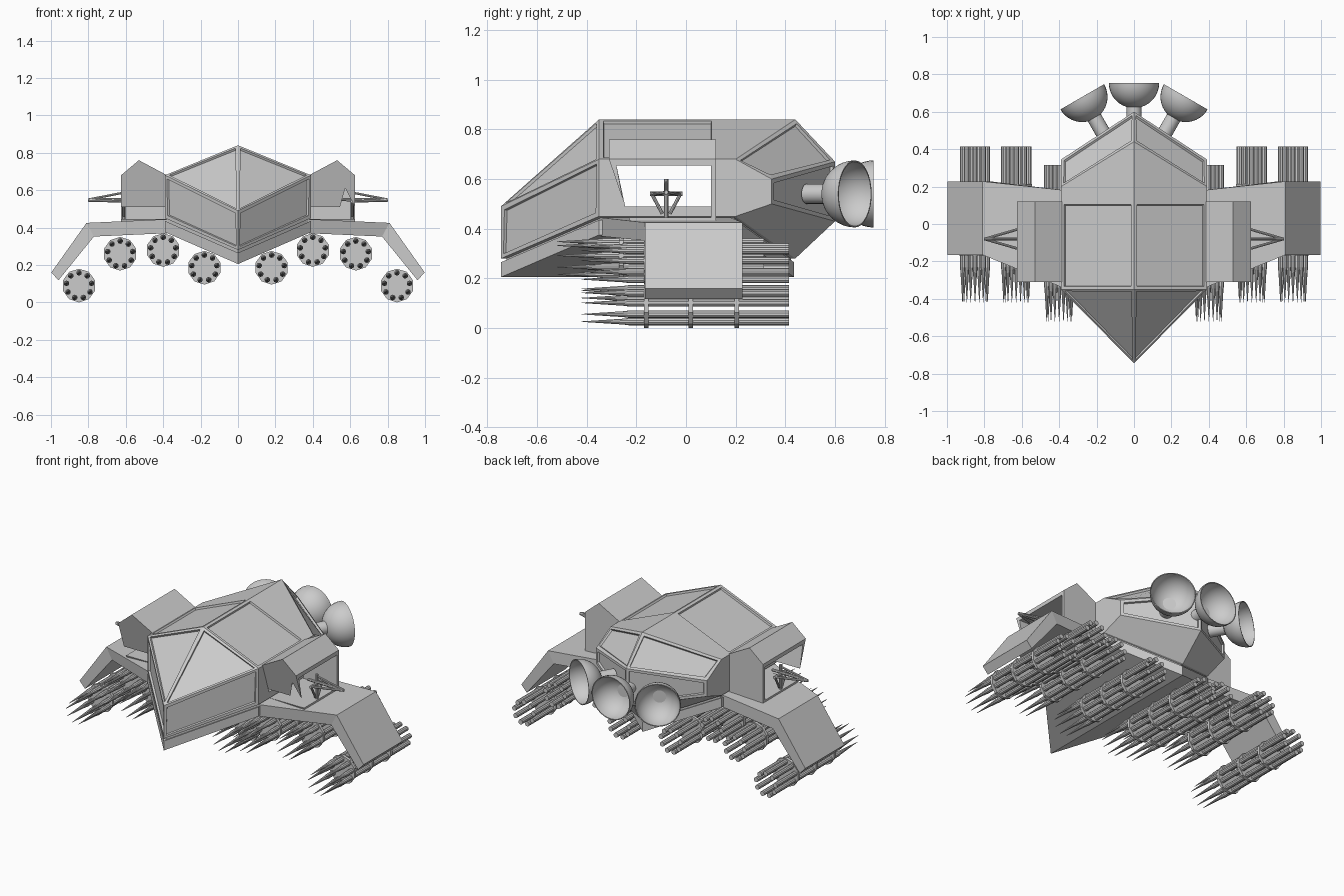
import bpy, bmesh, math
from mathutils import Matrix, Vector

if "Cube" in bpy.data.objects:
    bpy.data.objects.remove(bpy.data.objects["Cube"])


def finish(name, bm, mirror=False, smooth=False):
    bmesh.ops.recalc_face_normals(bm, faces=bm.faces[:])
    me = bpy.data.meshes.new(name)
    bm.to_mesh(me)
    bm.free()
    ob = bpy.data.objects.new(name, me)
    bpy.context.collection.objects.link(ob)
    if mirror:
        m = ob.modifiers.new("mirror", 'MIRROR')
        m.use_mirror_merge = False
    if smooth:
        bpy.ops.object.select_all(action='DESELECT')
        ob.select_set(True)
        bpy.context.view_layer.objects.active = ob
        bpy.ops.object.shade_smooth_by_angle(angle=math.radians(35))
    return ob


def loft(bm, sections):
    """Bridge closed loops of points and cap both ends."""
    loops = [[bm.verts.new(p) for p in s] for s in sections]
    n = len(loops[0])
    for a, b in zip(loops, loops[1:]):
        for i in range(n):
            j = (i + 1) % n
            bm.faces.new((a[i], a[j], b[j], b[i]))
    bm.faces.new(loops[0])
    bm.faces.new(loops[-1])


def lathe(bm, prof, n, M=Matrix()):
    """Revolve (radius, y) pairs about the y axis, then transform."""
    loft(bm, [[M @ Vector((r * math.sin(2 * math.pi * k / n), y, r * math.cos(2 * math.pi * k / n)))
               for k in range(n)] for r, y in prof])


def rod(bm, a, b, r, n=8):
    a, b = Vector(a), Vector(b)
    q = (b - a).to_track_quat('Y', 'Z').to_matrix().to_4x4()
    lathe(bm, [(r, 0), (r, (b - a).length)], n, Matrix.Translation(a) @ q)


def cut(ob, cutter):
    m = ob.modifiers.new("opening", 'BOOLEAN')
    m.operation, m.solver, m.object = 'DIFFERENCE', 'EXACT', cutter


def window_cutter(name, z0, y0):
    prof = [(-.28, .655), (.10, .655), (.10, z0), (y0, z0)]
    bm = bmesh.new()
    loft(bm, [[(x, y, z) for y, z in prof] for x in (-.9, .9)])
    ob = finish(name, bm)
    ob.hide_render = True
    ob.hide_viewport = True
    return ob


# upper hull: half built from stations, mirrored, then recessed panels
bm = bmesh.new()
W = .39
V = lambda *p: bm.verts.new(p)
nt, nb = V(0, -.745, .49), V(0, -.745, .28)
stations = [  # centre y, side y, z of centre top, side top, side bottom, centre bottom
    (-.35, -.35, .84, .68, .45, .28), (.12, .12, .84, .68, .45, .28),
    (.44, .20, .84, .68, .45, .28), (.60, .345, .67, .60, .50, .43)]
S = [(V(0, c, a), V(W, s, b), V(W, s, d), V(0, c, e)) for c, s, a, b, d, e in stations]
for f in ((nt, S[0][0], S[0][1]), (nt, S[0][1], S[0][2], nb), (nb, S[0][2], S[0][3])):
    bm.faces.new(f)
for a, b in zip(S, S[1:]):
    for i in range(3):
        bm.faces.new((a[i], a[i + 1], b[i + 1], b[i]))
bm.faces.new(S[-1])
bmesh.ops.mirror(bm, geom=bm.verts[:] + bm.edges[:] + bm.faces[:], axis='X', merge_dist=.001)
bmesh.ops.recalc_face_normals(bm, faces=bm.faces[:])
panels = []
for f in bm.faces:
    c = f.calc_center_median()
    rear_roof = .1 < c.y < .35 and c.z > .7 and abs(f.normal.y) < .2
    if f.normal.z > -.2 and abs(f.normal.x) < .95 and not rear_roof:
        panels.append(f)
bmesh.ops.inset_individual(bm, faces=panels, thickness=.024, depth=0)
bmesh.ops.inset_individual(bm, faces=panels, thickness=.004, depth=-.012)
hull = finish("upper_hull", bm)
cut(hull, window_cutter("hull_window_cutter", .49, -.245))


# keel hull and the narrow seam between it and the upper hull
def belly(name, k, dz0, dz1):
    bm = bmesh.new()
    ring = [(0, -.745, 0), (W, -.35, .17), (W, .20, .17), (0, .435, 0), (-W, .20, .17), (-W, -.35, .17)]
    lo, hi = [[bm.verts.new((x * k, y * k, .205 + z + d)) for x, y, z in ring] for d in (dz0, dz1)]
    for i in range(6):
        j = (i + 1) % 6
        bm.faces.new((lo[i], lo[j], hi[j], hi[i]))
    for r in (lo, hi):
        bm.faces.new((r[0], r[1], r[2], r[3]))
        bm.faces.new((r[0], r[3], r[4], r[5]))
    finish(name, bm)


belly("keel_hull", 1, 0, .06)
belly("hull_seam", .97, .05, .08)

# side cabins with peaked roofs and open windows
bm = bmesh.new()
prof = [(.38, .43), (.38, .68), (.53, .76), (.625, .68), (.625, .43)]
loft(bm, [[(x, -.225 if z < .5 else -.31, z) for x, z in prof], [(x, .12, z) for x, z in prof]])
cabin = finish("side_cabin", bm, mirror=True)
cut(cabin, window_cutter("cabin_window_cutter", .445, -.24))

# drooping wings: x/z of top and bottom, front and back y
bm = bmesh.new()
loft(bm, [[(xt, f, zt), (xt, b, zt), (xb, b, zb), (xb, f, zb)] for xt, zt, xb, zb, f, b in (
    (.37, .445, .37, .37, -.345, .18), (.81, .425, .77, .352, -.165, .228),
    (.998, .16, .96, .118, -.165, .228))])
finish("wing", bm, mirror=True)

# window guns on a small strut frame
bm = bmesh.new()
y0 = -.08
rod(bm, (.61, y0, .445), (.61, y0, .60), .009)
rod(bm, (.61, y0 - .065, .54), (.61, y0 + .065, .54), .009)
rod(bm, (.55, y0, .55), (.80, y0, .547), .009)
for s in (-1, 1):
    rod(bm, (.61, y0 + s * .055, .535), (.61, y0 + s * .015, .46), .007)
    rod(bm, (.61, y0 + s * .055, .54), (.80, y0, .545), .007)
rod(bm, (.62, y0, .585), (.80, y0, .55), .006)
finish("window_gun", bm, mirror=True)

# rocket pods: nine pointed rockets held by three ten-sided plates
bm = bmesh.new()
for i in range(9):
    a = 2 * math.pi * i / 9
    M = Matrix.Translation((.068 * math.sin(a), 0, .068 * math.cos(a)))
    lathe(bm, [(.015, .415), (.015, -.23), (.012, -.25), (.001, -.42)], 10, M)
for y in (-.16, .02, .205):
    lathe(bm, [(.09, y - .009), (.09, y + .009)], 10)
first = finish("rocket_pod", bm)
first.location = (.85, 0, .09)
for x, y, z in ((-.85, 0, .09), (.63, 0, .26), (-.63, 0, .26), (.40, -.10, .28), (-.40, -.10, .28),
                (.18, 0, .185), (-.18, 0, .185)):
    pod = bpy.data.objects.new("rocket_pod", first.data)
    pod.location = (x, y, z)
    bpy.context.collection.objects.link(pod)

# rear thrusters: hollow bowl on a short stem
R = .135
outer = [(max(R * math.sin(t), .002), R - R * math.cos(t)) for t in [math.pi / 2 * i / 10 for i in range(11)]]
inner = [(r * .96, .006 + y * .956) for r, y in reversed(outer)]
for name, x, y, ang in (("thruster_centre", 0, .62, 0), ("thruster_right", .209, .563, -30), ("thruster_left", -.209, .563, 30)):
    bm = bmesh.new()
    M = Matrix.Translation((x, y, .54)) @ Matrix.Rotation(math.radians(ang), 4, 'Z')
    lathe(bm, outer + inner, 32, M)
    lathe(bm, [(.04, -.09), (.04, .012)], 20, M)
    finish(name, bm, smooth=True)
